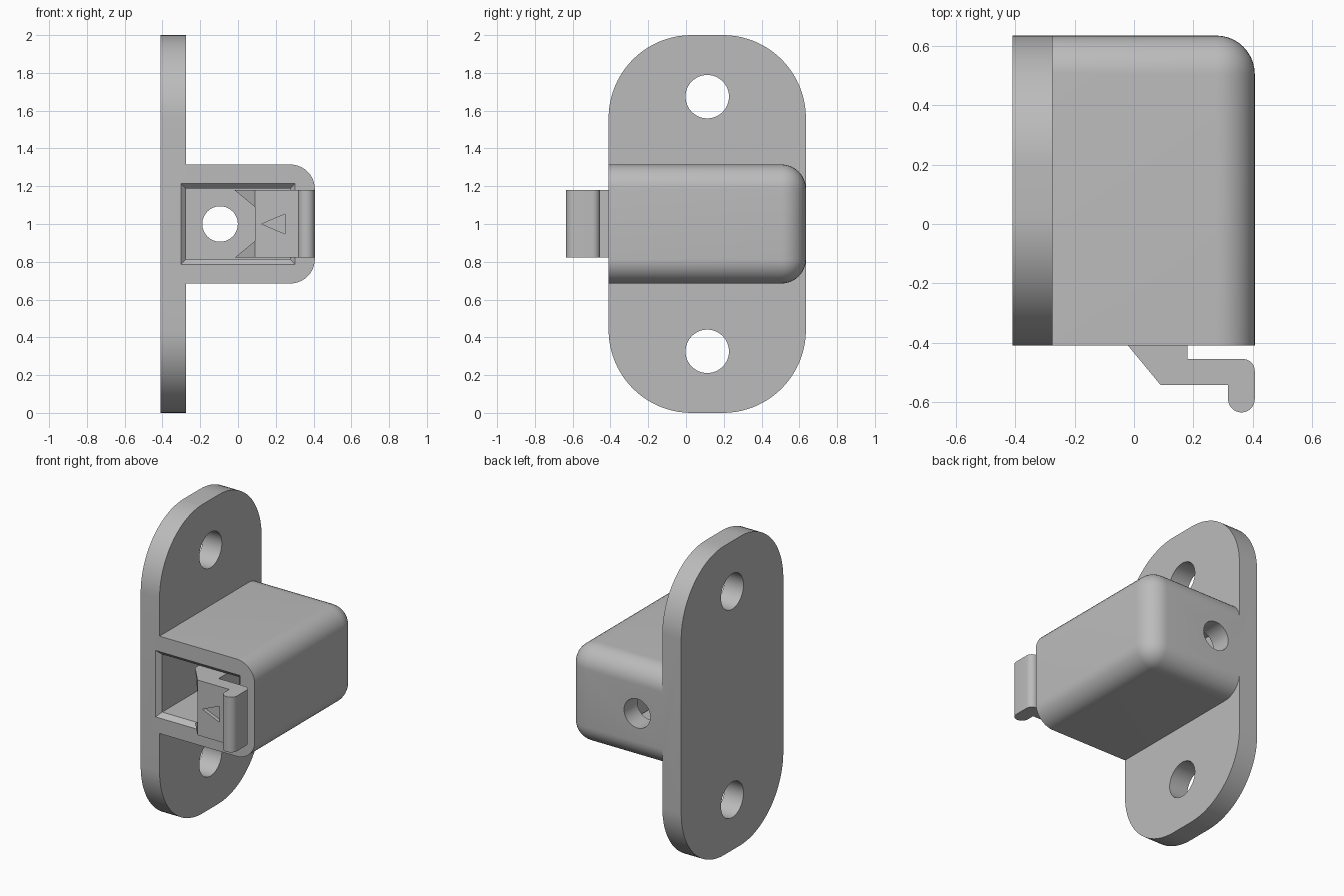
import bpy, bmesh
from math import sin, cos, radians, pi
from mathutils import Vector

cube = bpy.data.objects.get("Cube")
if cube:
    bpy.data.objects.remove(cube, do_unlink=True)

grey = bpy.data.materials.new("plain grey")
grey.use_nodes = True
COLOUR = (0.5, 0.5, 0.5, 1)
grey.diffuse_color = COLOUR
grey.node_tree.nodes["Principled BSDF"].inputs["Base Color"].default_value = COLOUR


def add_object(name, bm):
    bmesh.ops.recalc_face_normals(bm, faces=bm.faces)
    mesh = bpy.data.meshes.new(name)
    bm.to_mesh(mesh)
    bm.free()
    mesh.materials.append(grey)
    obj = bpy.data.objects.new(name, mesh)
    bpy.context.collection.objects.link(obj)
    return obj


def loft(name, sections):
    """Join equal-length rings of points and cap both ends."""
    bm = bmesh.new()
    rings = [[bm.verts.new(p) for p in ring] for ring in sections]
    n = len(rings[0])
    for a, b in zip(rings, rings[1:]):
        for i in range(n):
            j = (i + 1) % n
            bm.faces.new((a[i], a[j], b[j], b[i]))
    bm.faces.new(rings[0])
    bm.faces.new(rings[-1])
    return add_object(name, bm)


def prism(name, outline, axis, lo, hi):
    """Extrude a 2D outline along the given axis."""
    def place(p, d):
        v = list(p)
        v.insert("xyz".index(axis), d)
        return v
    return loft(name, [[place(p, d) for p in outline] for d in (lo, hi)])


def arc(cx, cy, r, start, end, steps=16):
    angles = [radians(start + (end - start) * i / steps) for i in range(steps + 1)]
    return [(cx + r * cos(a), cy + r * sin(a)) for a in angles]


def circle(cx, cy, r):
    return arc(cx, cy, r, 0, 360, 48)[:-1]


def combine(target, other, operation):
    mod = target.modifiers.new(operation, 'BOOLEAN')
    mod.operation = operation
    mod.solver = 'EXACT'
    mod.object = other
    bpy.context.view_layer.objects.active = target
    bpy.ops.object.modifier_apply(modifier=mod.name)
    bpy.data.objects.remove(other, do_unlink=True)


def smooth(obj):
    bpy.ops.object.select_all(action='DESELECT')
    obj.select_set(True)
    bpy.context.view_layer.objects.active = obj
    bpy.ops.object.shade_smooth_by_angle(angle=radians(28))


FRONT, BACK, RIGHT = -0.41, 0.635, 0.407
MID_Y = (FRONT + BACK) / 2

# Mounting plate with large rounded corners
R = 0.44
outline = []
for k, (y, z) in enumerate([(BACK - R, 2 - R), (FRONT + R, 2 - R),
                            (FRONT + R, R), (BACK - R, R)]):
    outline += arc(y, z, R, 90 * k, 90 * k + 90, 20)
housing = prism("housing", outline, 'x', -0.41, -0.275)

# Box on the plate, rounded on the outer and rear edges
X0, HALF = -0.34, 0.315
bm = bmesh.new()
bmesh.ops.create_cube(bm, size=1)
size = Vector((RIGHT - X0, BACK - FRONT, 2 * HALF))
for v in bm.verts:
    v.co = Vector(a * b for a, b in zip(v.co, size))
    v.co += Vector(((RIGHT + X0) / 2, MID_Y, 1))
rounded = []
for e in bm.edges:
    m = (e.verts[0].co + e.verts[1].co) / 2
    if m.x > X0 + 0.01 and m.y > FRONT + 0.01:
        rounded.append(e)
bmesh.ops.bevel(bm, geom=rounded, offset=0.13, segments=10, profile=0.5,
                affect='EDGES', clamp_overlap=True)
combine(housing, add_object("box", bm), 'UNION')

# Cavity with a chamfered mouth
def cavity_ring(y, grow):
    h, w = 0.187 + grow, 0.275 + grow
    return [(-w, y, 1 - h), (w, y, 1 - h), (w, y, 1 + h), (-w, y, 1 + h)]

cavity = loft("cavity_cutter", [cavity_ring(FRONT - 0.03, 0.058),
                                cavity_ring(FRONT + 0.028, 0),
                                cavity_ring(0.5, 0)])
combine(housing, cavity, 'DIFFERENCE')

# Screw holes in the plate and access hole in the rear wall
for z in (0.326, 1.674):
    combine(housing, prism("hole_cutter", circle(MID_Y, z, 0.115), 'x', -0.5, -0.2), 'DIFFERENCE')
combine(housing, prism("rear_cutter", circle(-0.095, 1, 0.094), 'y', 0.4, 0.8), 'DIFFERENCE')
smooth(housing)

# Spring latch: arm, hooked nose and thumb tab
profile = [(0.18, 0.51), (0.095, 0.51), (0.095, -0.37), (-0.02, -0.37), (-0.02, FRONT),
           (0.09, -0.543), (0.317, -0.543)]
profile += arc(0.362, -0.59, 0.045, 180, 360)
profile += arc(0.367, -0.495, 0.04, 0, 90, 10)
profile += [(0.18, -0.455)]
latch = prism("latch", profile, 'z', 0.823, 1.18)

# Tapered notch in the nose and recessed arrow on its face
notch = [(-0.05, 1.205), (0.09, 1.09), (0.09, 0.91), (-0.05, 0.795)]
combine(latch, prism("notch_cutter", notch, 'y', -0.7, -0.3), 'DIFFERENCE')
arrow = [(0.125, 1), (0.248, 1.052), (0.248, 0.948)]
combine(latch, prism("arrow_cutter", arrow, 'y', -0.6, -0.52), 'DIFFERENCE')
smooth(latch)
